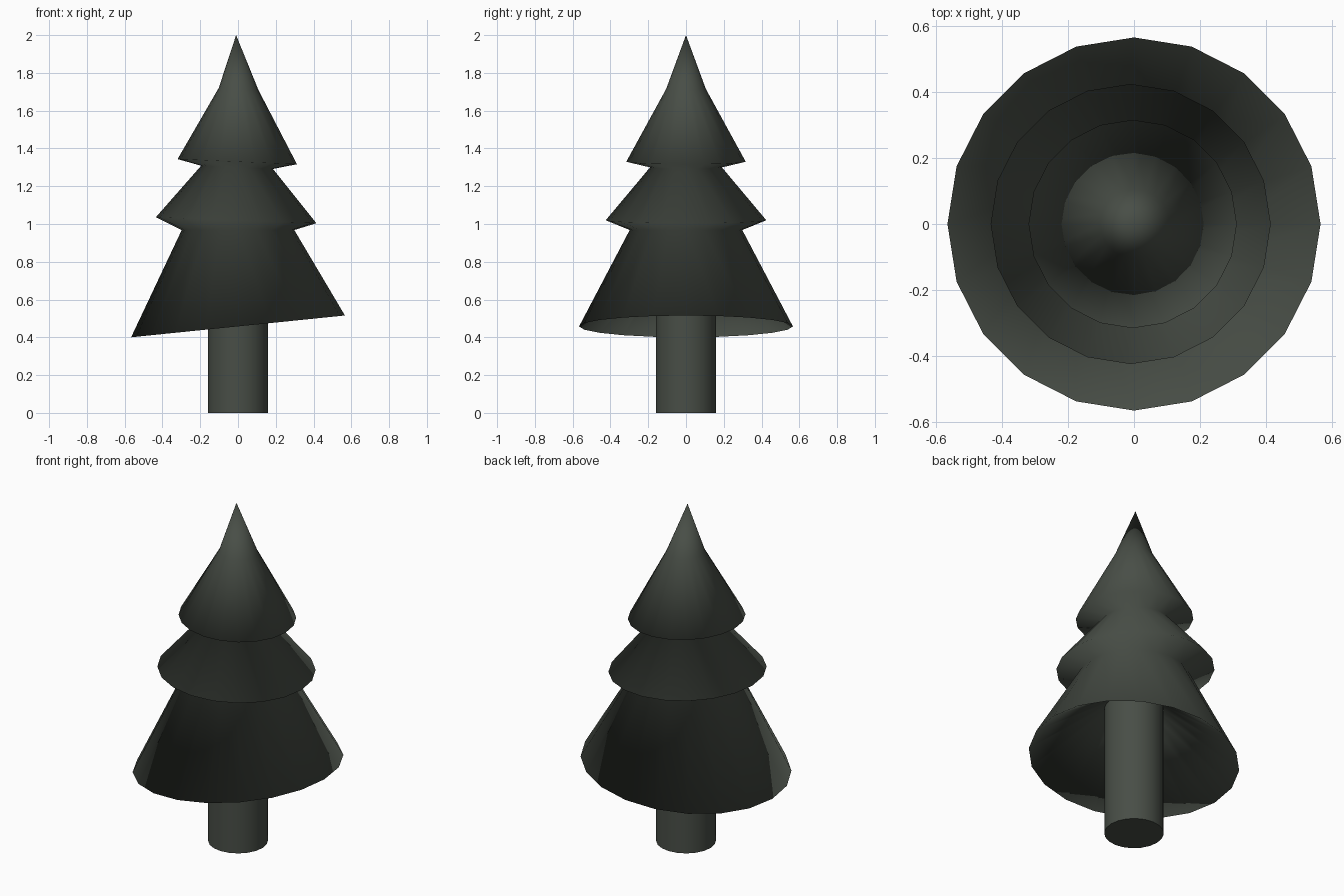
import bpy, bmesh, math

if "Cube" in bpy.data.objects:
    bpy.data.objects.remove(bpy.data.objects["Cube"])

SIDES = 20

mat = bpy.data.materials.new("dark_grey_green")
mat.diffuse_color = (0.065, 0.076, 0.062, 1)
mat.use_nodes = True
mat.node_tree.nodes["Principled BSDF"].inputs["Base Color"].default_value = mat.diffuse_color


def lathe(name, rings, apex=None, base=None):
    """Skin rings of (centre x, radius, height, slope along x), listed top to bottom."""
    bm = bmesh.new()
    loops = []
    for cx, r, z, slope in rings:
        loop = []
        for i in range(SIDES):
            a = 2 * math.pi * i / SIDES
            x, y = r * math.cos(a), r * math.sin(a)
            loop.append(bm.verts.new((cx + x, y, z + slope * x)))
        loops.append(loop)
    tip = bm.verts.new(apex) if apex else None
    for i in range(SIDES):
        j = (i + 1) % SIDES
        if tip:
            bm.faces.new((tip, loops[0][i], loops[0][j]))
        for up, low in zip(loops, loops[1:]):
            bm.faces.new((up[i], low[i], low[j], up[j]))
    if base:
        bm.faces.new(list(reversed(loops[-1])))
    for f in bm.faces:
        f.smooth = True
    mesh = bpy.data.meshes.new(name)
    bm.to_mesh(mesh)
    bm.free()
    mesh.materials.append(mat)
    ob = bpy.data.objects.new(name, mesh)
    bpy.context.collection.objects.link(ob)
    return ob


# Foliage: three tiers with slightly tilted rims and a hollow underside
lathe("foliage", [
    (0.003, 0.105, 1.715, -0.05),    # kink below the tip
    (-0.004, 0.316, 1.33, -0.043),   # upper tier rim
    (-0.005, 0.19, 1.30, -0.045),    # upper crease
    (-0.010, 0.425, 1.02, -0.037),   # middle tier rim
    (0.0, 0.298, 0.968, 0.0),        # lower crease
    (0.0, 0.566, 0.458, 0.102),      # lower tier rim
    (0.0, 0.16, 0.77, 0.0),          # hollow rising to the trunk
], apex=(-0.01, 0, 2.0))

# Trunk
trunk = lathe("trunk", [(0, 0.16, 0.77, 0), (0, 0.16, 0, 0)], base=True)
bpy.context.view_layer.objects.active = trunk
trunk.select_set(True)
bpy.ops.object.shade_smooth_by_angle(angle=math.radians(40))
